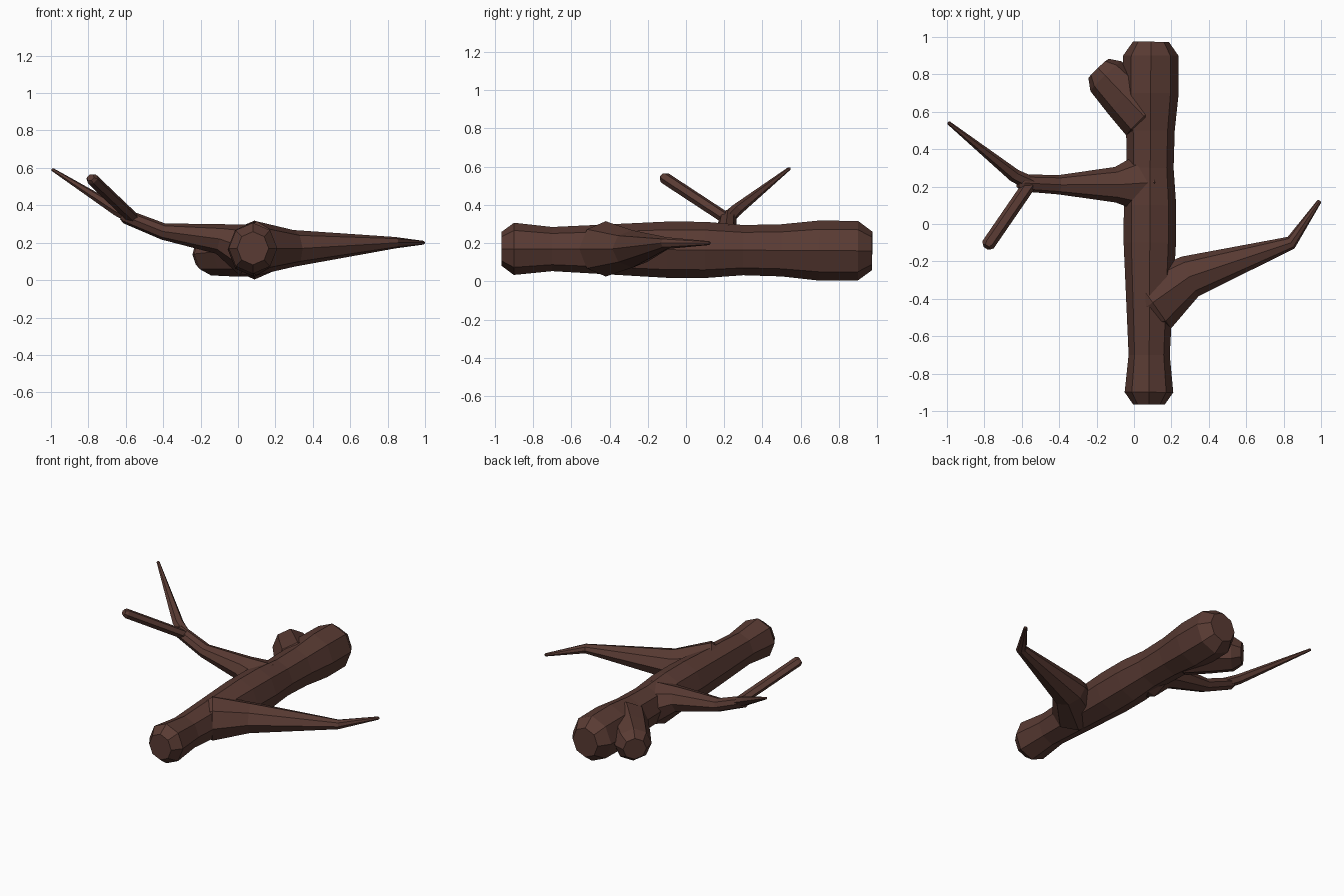
import bpy, bmesh, math
from mathutils import Matrix, Vector

if "Cube" in bpy.data.objects:
    bpy.data.objects.remove(bpy.data.objects["Cube"])

bark = bpy.data.materials.new("dark brown bark")
bark.use_nodes = True
bark.diffuse_color = (0.1, 0.043, 0.033, 1)
bark.node_tree.nodes["Principled BSDF"].inputs["Base Color"].default_value = bark.diffuse_color


def straight(start, end, count):
    """Evenly spaced points from start to end."""
    return [Vector(start).lerp(Vector(end), i / (count - 1)) for i in range(count)]


def limb(name, path, radii, sides=8, flatten=0.85):
    """Loft polygon rings along a path and close both ends with bevelled caps."""
    points = [Vector(p) for p in path]
    radii = list(radii)

    # Bevelled ends: a smaller ring pushed out past each end of the path
    first = (points[0] - points[1]).normalized()
    last = (points[-1] - points[-2]).normalized()
    points.insert(0, points[0] + first * radii[0] / 2)
    points.append(points[-1] + last * radii[-1] / 2)
    radii = [radii[0] * 0.65] + radii + [radii[-1] * 0.65]

    bm = bmesh.new()
    rings = []
    final = len(points) - 1
    for i, (centre, radius) in enumerate(zip(points, radii)):
        along = points[min(i + 1, final)] - points[max(i - 1, 0)]
        side = along.cross(Vector((0, 0, 1))).normalized()
        up = side.cross(along).normalized() * flatten
        ring = []
        for k in range(sides):
            angle = math.tau * k / sides
            offset = side * math.cos(angle) + up * math.sin(angle)
            ring.append(bm.verts.new(centre + offset * radius))
        rings.append(ring)

    for lower, upper in zip(rings, rings[1:]):
        for k in range(sides):
            bm.faces.new((lower[k - 1], lower[k], upper[k], upper[k - 1]))
    bm.faces.new(rings[0])
    bm.faces.new(rings[-1])
    bmesh.ops.recalc_face_normals(bm, faces=bm.faces)

    mesh = bpy.data.meshes.new(name)
    bm.to_mesh(mesh)
    bm.free()
    mesh.materials.append(bark)
    bpy.context.collection.objects.link(bpy.data.objects.new(name, mesh))


# Main log, slim behind its front end and swollen towards the back
trunk_radii = [0.13, 0.11, 0.12, 0.13, 0.14, 0.14, 0.125, 0.13, 0.15, 0.148]
limb("trunk", straight((0.08, -0.9, 0.17), (0.09, 0.9, 0.16), len(trunk_radii)),
     trunk_radii, flatten=1.05)

# Stub of a cut limb beside the back end
limb("knob", straight((0.06, 0.57, 0.16), (-0.15, 0.79, 0.14), 3),
     [0.14, 0.13, 0.115], flatten=1)

# Long branch on the left, flared at the root and bent near the tip
limb("left_branch",
     [(0.1, -0.42, 0.17), (0.3, -0.28, 0.17), (0.84, -0.1, 0.2), (0.99, 0.12, 0.2)],
     [0.17, 0.115, 0.036, 0.012])

# Rising branch on the right that forks into two twigs
limb("right_branch",
     [(0.06, 0.22, 0.16), (-0.1, 0.21, 0.22), (-0.4, 0.21, 0.26), (-0.6, 0.22, 0.34)],
     [0.17, 0.095, 0.052, 0.045])
limb("long_twig",
     [(-0.54, 0.21, 0.32), (-0.64, 0.26, 0.37), (-0.99, 0.54, 0.59)],
     [0.04, 0.036, 0.01], sides=6)
limb("short_twig", straight((-0.56, 0.21, 0.33), (-0.78, -0.11, 0.54), 2),
     [0.036, 0.036], sides=6)
